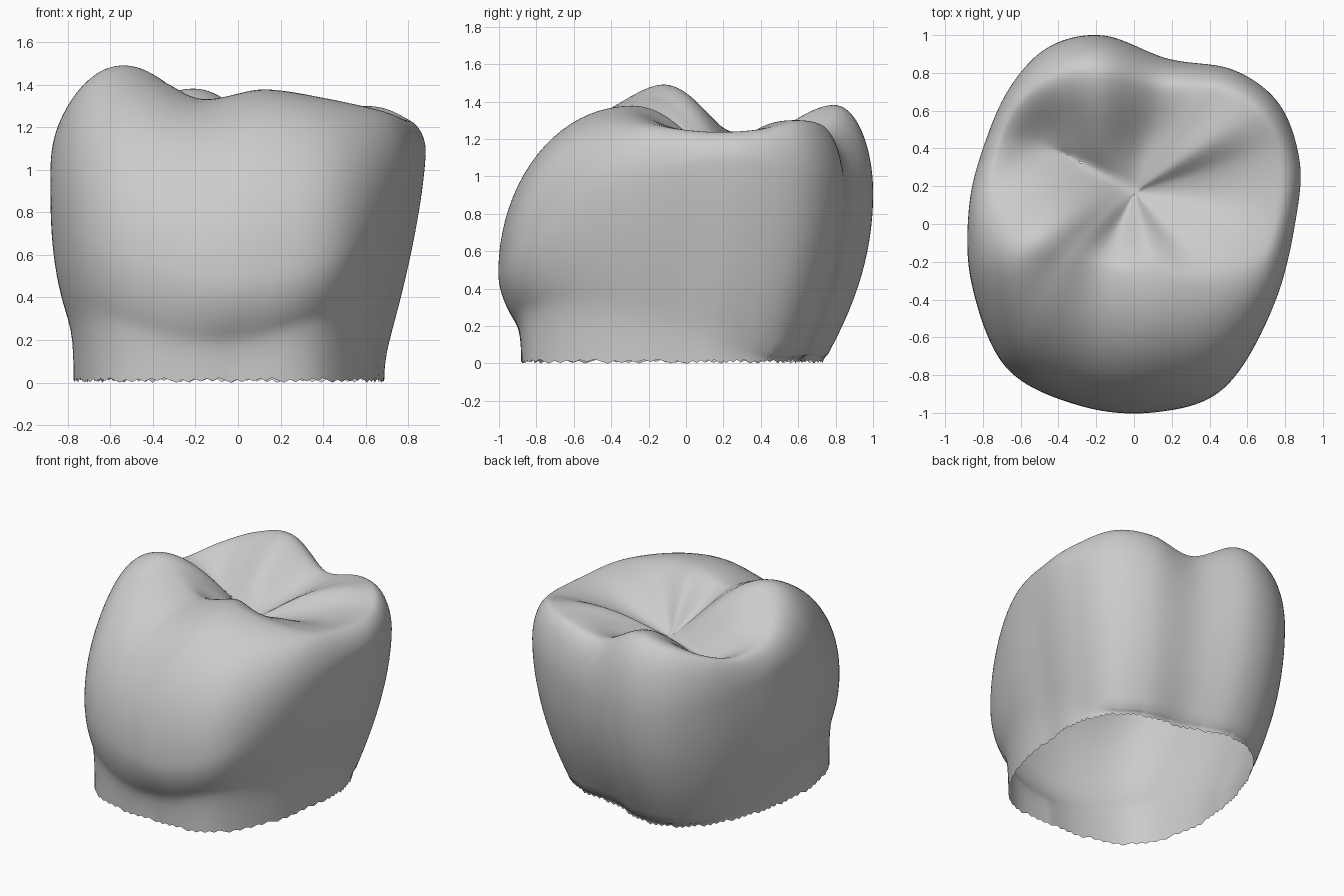
import bpy, bmesh, math, random
from mathutils import Vector

if "Cube" in bpy.data.objects:
    bpy.data.objects.remove(bpy.data.objects["Cube"])
random.seed(4)

# Stations round the crown: belly x,y,z | cusp rim x,y,z | neck line z | mid-slope ridge(+)/groove(-)
S = [
    (.87, .10, 1.07, .76, .10, 1.24, .22, -.02),
    (.87, .38, 1.07, .76, .38, 1.25, .15, -.01),
    (.76, .65, 1.00, .64, .59, 1.30, .05, .02),
    (.52, .82, .95, .43, .71, 1.28, .04, -.02),
    (.18, .875, .85, .14, .72, 1.23, .05, -.05),
    (-.16, 1.0, .90, -.16, .79, 1.38, .05, -.02),
    (-.45, .94, .90, -.40, .77, 1.34, .04, -.04),
    (-.66, .72, .95, -.60, .64, 1.26, .05, -.05),
    (-.80, .40, 1.00, -.71, .42, 1.21, .12, -.04),
    (-.875, .08, 1.05, -.74, .14, 1.28, .20, .01),
    (-.86, -.32, .85, -.57, -.10, 1.49, .28, .0),
    (-.68, -.76, .65, -.38, -.20, 1.42, .30, -.02),
    (-.30, -.96, .52, -.16, -.24, 1.335, .20, -.06),
    (.10, -1.0, .50, .12, -.30, 1.38, .20, .01),
    (.48, -.87, .62, .41, -.29, 1.34, .29, -.02),
    (.75, -.41, .95, .67, -.18, 1.28, .29, .01),
]
PIT = Vector((0, .17, 1.05))
FISSURE = Vector((-.36, .20, .03))      # valley running from the pit to the back left
SUB = 12
N = len(S) * SUB


def station(i):
    """Periodic Catmull-Rom blend of the station table."""
    k, t = i // SUB, (i % SUB) / SUB
    a, b, c, d = (S[(k + o) % len(S)] for o in (-1, 0, 1, 2))
    return [.5 * (2 * q + (r - p) * t + (2 * p - 5 * q + 4 * r - s) * t * t
                  + (3 * q - p - 3 * r + s) * t ** 3) for p, q, r, s in zip(a, b, c, d)]


def column(i):
    """Points from the ragged lower edge, up the wall, over the rim, down to the valley."""
    bx, by, bz, rx, ry, rz, lz, dz = station(i)
    belly, rim = Vector((bx, by)), Vector((rx, ry))
    base = Vector((bx * .817 - .035, by * .80 - .07))
    if by < 0:                           # squarer front corners at the neck
        base *= 1 + .06 * abs(math.sin(2 * math.atan2(by, bx)))
    neck = base.lerp(belly, .10)
    pts = []
    # root neck
    z0 = 0 if i == 0 else .022 * ((i * 5) % 9) / 8
    for j in range(4):
        t = j / 4
        pts.append((*base.lerp(neck, t * t), z0 + (lz - z0) * t))
    # lower wall swelling to the belly
    side = max(0, 1 - abs(by))
    k = 2 - .75 * side * bx / .87 if bx > 0 else 2 - .9 * side * bx / .87
    for j in range(14):
        u = 1 - j / 14
        pts.append((*neck.lerp(belly, 1 - u ** k), bz - u * (bz - lz)))
    # upper wall rolling onto the cusps
    for j in range(20):
        a = j / 20 * math.pi / 2
        pts.append((*rim.lerp(belly, math.cos(a)), bz + (rz - bz) * math.sin(a)))
    # chewing surface
    d = rim - PIT.xy
    w = max(0, d.normalized().dot(FISSURE.xy.normalized())) ** 2
    low = PIT + FISSURE * w
    for j in range(25):
        s = 1 - j / 24
        z = low.z + (rz - low.z) * math.sin(s * math.pi / 2) + dz * math.sin(math.pi * s) ** 1.5
        pts.append((*low.xy.lerp(rim, s), z))
    return pts


bm = bmesh.new()
cols = [[bm.verts.new(p) for p in column(i)] for i in range(N)]
for i in range(N):
    a, b = cols[i], cols[(i + 1) % N]
    for j in range(len(a) - 1):
        bm.faces.new((a[j], b[j], b[j + 1], a[j + 1]))
# zip the valley floor together
bmesh.ops.remove_doubles(bm, verts=[c[-1] for c in cols], dist=.012)

# soften the creases, leaving the ragged lower edge alone
soft = [v for v in bm.verts if v.co.z > .06]
for _ in range(5):
    bmesh.ops.smooth_vert(bm, verts=soft, factor=.5, use_axis_x=True, use_axis_y=True, use_axis_z=True)
for f in bm.faces:
    f.smooth = True

mesh = bpy.data.meshes.new("molar_crown")
bm.to_mesh(mesh)
bm.free()
crown = bpy.data.objects.new("molar_crown", mesh)
bpy.context.collection.objects.link(crown)
